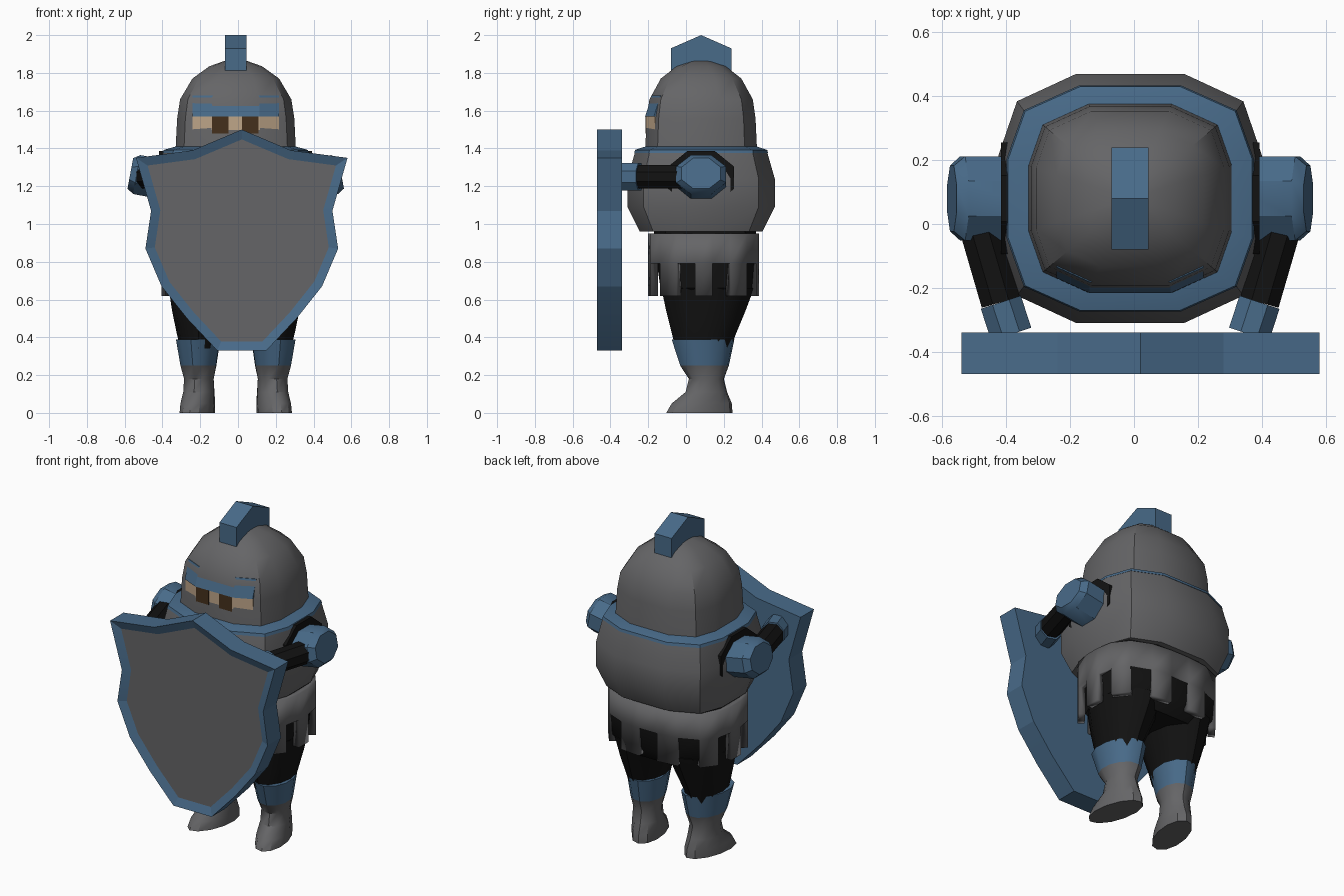
import bpy, bmesh, math
from mathutils import Matrix, Vector

if "Cube" in bpy.data.objects:
    bpy.data.objects.remove(bpy.data.objects["Cube"])

CX, CY = -0.012, 0.08      # body axis


def mat(name, rgb):
    m = bpy.data.materials.new(name)
    m.diffuse_color = (*rgb, 1)
    m.use_nodes = True
    m.node_tree.nodes["Principled BSDF"].inputs["Base Color"].default_value = m.diffuse_color
    return m


STEEL = mat("steel", (0.13, 0.13, 0.135))
BLUE = mat("blue", (0.065, 0.145, 0.25))
BLACK = mat("black", (0.006, 0.006, 0.006))
SKIN = mat("skin", (0.52, 0.38, 0.25))
BROWN = mat("brown", (0.06, 0.03, 0.012))

# Cross-sections (unit size): rounded box with 12 corners, and a flat-topped octagon
QUAD = [(1, .35), (.86, .78), (.41, 1)]
BOXY = (QUAD + [(-x, y) for x, y in QUAD[::-1]]
        + [(-x, -y) for x, y in QUAD] + [(x, -y) for x, y in QUAD[::-1]])
OCT = [(math.cos(a) * 1.08, math.sin(a) * 1.08)
       for a in (math.pi * (2 * i + 1) / 8 for i in range(8))]
ROUND = [(math.cos(i * math.pi / 6), math.sin(i * math.pi / 6)) for i in range(12)]


def finish(name, bm, mats, angle=35):
    bmesh.ops.recalc_face_normals(bm, faces=bm.faces)
    me = bpy.data.meshes.new(name)
    bm.to_mesh(me)
    bm.free()
    for m in mats:
        me.materials.append(m)
    ob = bpy.data.objects.new(name, me)
    bpy.context.collection.objects.link(ob)
    bpy.context.view_layer.objects.active = ob
    bpy.ops.object.select_all(action='DESELECT')
    ob.select_set(True)
    bpy.ops.object.shade_smooth_by_angle(angle=math.radians(angle))
    return ob


def loft(name, rings, material, shape=BOXY, matrix=Matrix()):
    """rings: (centre x, centre y, z, radius x, radius y)"""
    bm = bmesh.new()
    loops = [[bm.verts.new(matrix @ Vector((cx + rx * x, cy + ry * y, z))) for x, y in shape]
             for cx, cy, z, rx, ry in rings]
    n = len(shape)
    for a, b in zip(loops, loops[1:]):
        for i in range(n):
            j = (i + 1) % n
            bm.faces.new((a[i], a[j], b[j], b[i]))
    bm.faces.new(loops[0])
    bm.faces.new(loops[-1])
    return finish(name, bm, [material])


def tube(name, p0, p1, rw, rh, steps, material):
    """octagonal limb between two points; steps: (distance fraction, scale)"""
    p0, d = Vector(p0), Vector(p1) - Vector(p0)
    m = Matrix.Translation(p0) @ d.to_track_quat('Z', 'Y').to_matrix().to_4x4()
    return loft(name, [(0, 0, t * d.length, rw * s, rh * s) for t, s in steps],
                material, OCT, m)


def prism(name, pts, x0, x1, material):
    """side profile (y, z) extruded across x"""
    bm = bmesh.new()
    f = bm.faces.new([bm.verts.new((x0, y, z)) for y, z in pts])
    ext = bmesh.ops.extrude_face_region(bm, geom=[f])['geom']
    bmesh.ops.translate(bm, vec=(x1 - x0, 0, 0),
                        verts=[v for v in ext if isinstance(v, bmesh.types.BMVert)])
    return finish(name, bm, [material])


def strip(name, x0, x1, z0, z1, proud, material, lean=0.0):
    """panel wrapped on the front of the helmet"""
    def front(x):
        return -0.208 + max(0, abs(x - CX) - 0.127) * 0.45 - proud
    xs = [x0] + [x for x in (CX - .127, CX + .127) if x0 < x < x1] + [x1]
    bm = bmesh.new()
    cols = [[bm.verts.new(p) for p in ((x, front(x), z0), (x, front(x) + lean, z1),
                                       (x, front(x) + lean + .06, z1), (x, front(x) + .06, z0))]
            for x in xs]
    for a, b in zip(cols, cols[1:]):
        for i in range(4):
            j = (i + 1) % 4
            bm.faces.new((a[i], a[j], b[j], b[i]))
    bm.faces.new(cols[0])
    bm.faces.new(cols[-1])
    return finish(name, bm, [material], 20)


# Helmet dome, crest, brow band, face and eyes
loft("helmet", [(CX, CY, z, .31 * s, .288 * s) for z, s in
                ((1.38, 1.03), (1.56, 1), (1.66, .95), (1.77, .74), (1.835, .45), (1.868, .15))],
     STEEL)
prism("crest", [(-.08, 1.80), (-.08, 1.93), (.08, 2.0), (.24, 1.93), (.24, 1.80), (.08, 1.85)],
      CX - .058, CX + .058, BLUE)
strip("brow_band", -.242, .218, 1.57, 1.68, .008, BLUE, .035)
strip("face", -.242, .218, 1.475, 1.57, .003, SKIN)
strip("lower_face", -.14, .115, 1.40, 1.475, .003, SKIN)
for side, x in (("left", -.137), ("right", .02)):
    strip(side + "_eye", x, x + .088, 1.48, 1.57, .006, BROWN)

# Breastplate and collar
loft("torso", [(CX, CY, z, rx, ry) for z, rx, ry in
               ((.96, .37, .325), (1.09, .41, .39), (1.24, .412, .39), (1.38, .385, .35),
                (1.40, .30, .28))], STEEL)
loft("collar", [(CX, CY, z, rx, ry) for z, rx, ry in
                ((1.375, .387, .354), (1.392, .382, .35), (1.415, .30, .28))], BLUE)

# Armoured skirt with tabs
bm = bmesh.new()
N = 20
rows = []
for z in (.62, .79, .95):
    row = []
    for i in range(N):
        a = (i - .5) * 2 * math.pi / N
        c, s = math.cos(a), math.sin(a)
        k = (abs(c) ** 2.8 + abs(s) ** 2.8) ** (-1 / 2.8)
        row.append(bm.verts.new((CX + .395 * k * c, .093 + .295 * k * s, z)))
    rows.append(row)
for i in range(N):
    j = (i + 1) % N
    bm.faces.new((rows[1][i], rows[1][j], rows[2][j], rows[2][i]))
    if i % 2 == 0:
        bm.faces.new((rows[0][i], rows[0][j], rows[1][j], rows[1][i]))
bmesh.ops.delete(bm, geom=[v for v in bm.verts if not v.link_faces], context='VERTS')
skirt = finish("skirt", bm, [STEEL])
sol = skirt.modifiers.new("thickness", 'SOLIDIFY')
sol.thickness, sol.offset = .04, -1

# Hips
loft("hips", [(CX, .11, .58, .27, .20), (CX, .115, .66, .345, .25),
              (CX, .11, .80, .36, .265), (CX, .1, .97, .36, .27)], BLACK)

# Legs, boots and arms on both sides
for side, s in (("left", -1), ("right", 1)):
    lx = CX + s * .197
    loft(side + "_leg", [(lx, .09, .34, .095, .145), (lx, .095, .42, .115, .17),
                         (lx - s * .01, .105, .54, .15, .21), (lx - s * .02, .115, .66, .178, .245)],
         BLACK, ROUND)
    toe = (Matrix.Translation((lx, .1, 0)) @ Matrix.Rotation(s * math.radians(13), 4, 'Z')
           @ Matrix.Translation((0, -.1, 0)))
    loft(side + "_boot", [(0, .07, 0, .087, .18), (0, .083, .05, .087, .163),
                          (0, .108, .11, .083, .113), (0, .108, .18, .08, .095),
                          (0, .098, .25, .095, .132)], STEEL, ROUND, toe)
    loft(side + "_boot_cuff", [(0, .098, .25, .095, .132), (0, .09, .388, .116, .17)],
         BLUE, ROUND, toe)

    def px(d):
        return CX + s * d
    tube(side + "_armhole", (px(.30), CY, 1.245), (px(.405), CY, 1.245), .175, .142,
         [(0, 1), (1, 1)], BLACK)
    tube(side + "_shoulder", (px(.30), CY, 1.22), (px(.558), CY, 1.268), .132, .105,
         [(0, 1), (.87, 1), (1, .78)], BLUE)
    elbow, wrist, hand = ((px(.485), .03, 1.25), (px(.405), -.245, 1.25), (px(.372), -.345, 1.25))
    tube(side + "_forearm", elbow, wrist, .062, .062, [(0, 1), (1, 1)], BLACK)
    tube(side + "_gauntlet", wrist, hand, .066, .072, [(0, 1), (1, 1)], BLUE)

# Shield: extruded outline with a recessed front panel
half = [(.26, 1.39), (.56, 1.35), (.48, 1.07), (.51, .87), (.425, .67), (.29, .50), (.13, .33)]
outline = [(0, 1.50)] + half + [(-x, z) for x, z in half[::-1]]
bm = bmesh.new()
back = bm.faces.new([bm.verts.new((x + .02, -.34, z)) for x, z in outline])
ext = bmesh.ops.extrude_face_region(bm, geom=[back])['geom']
bmesh.ops.translate(bm, vec=(0, -.13, 0), verts=[v for v in ext if isinstance(v, bmesh.types.BMVert)])
bmesh.ops.recalc_face_normals(bm, faces=bm.faces)
panel = min(bm.faces, key=lambda f: f.calc_center_median().y)
bmesh.ops.inset_region(bm, faces=[panel], thickness=.048, use_even_offset=True)
bmesh.ops.translate(bm, vec=(0, .02, 0), verts=panel.verts)
panel.material_index = 1
if not any(abs(f.normal.y) > .9 and f.calc_center_median().y > -.35 for f in bm.faces):
    bm.faces.new([v for v in bm.verts if v.co.y > -.345])
finish("shield", bm, [BLUE, STEEL], 10)
